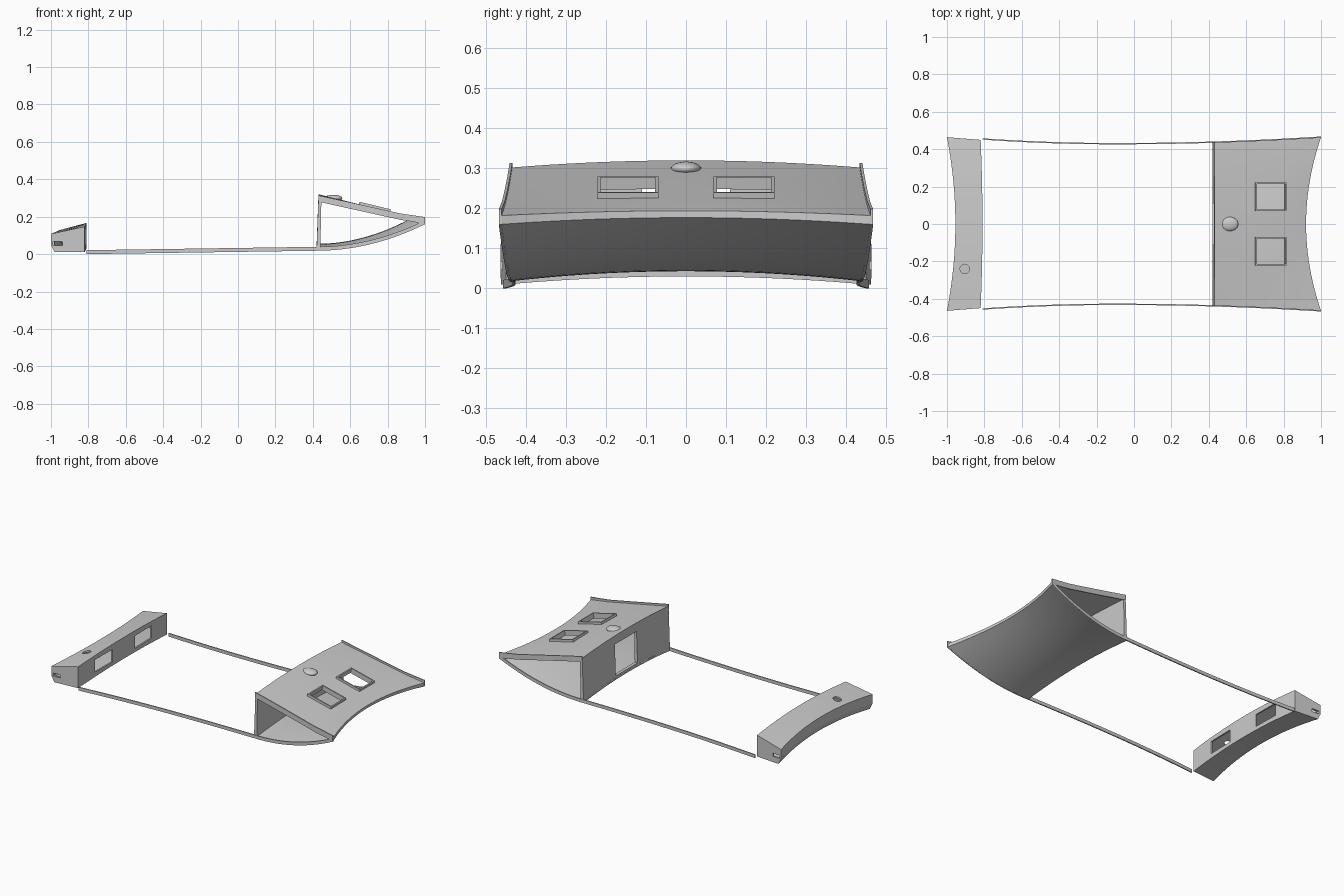
import bpy, bmesh, math
from mathutils import Matrix, Vector

if "Cube" in bpy.data.objects:
    bpy.data.objects.remove(bpy.data.objects["Cube"])

N = 24  # stations across the width


def half_width(x):
    return 0.43 + (0.035 * ((x + .1) / 1.1) ** 2 if x > -.1 else 0.025 * ((x + .1) / .71) ** 2)


def lerp(a, b, f):
    return a + (b - a) * f


def loft(name, rings):
    """Closed skin through equal-length rings, with capped ends."""
    bm = bmesh.new()
    vs = [[bm.verts.new(p) for p in r] for r in rings]
    n = len(rings[0])
    for a, b in zip(vs, vs[1:]):
        for i in range(n):
            j = (i + 1) % n
            bm.faces.new((a[i], a[j], b[j], b[i]))
    bm.faces.new(vs[0])
    bm.faces.new(vs[-1][::-1])
    bmesh.ops.recalc_face_normals(bm, faces=bm.faces)
    me = bpy.data.meshes.new(name)
    bm.to_mesh(me)
    bm.free()
    ob = bpy.data.objects.new(name, me)
    bpy.context.collection.objects.link(ob)
    return ob


def across(name, section, t_max=1.0, inset=0.0):
    """Loft an xz section across the width; section(t, arch) gives the points."""
    rings = []
    for i in range(N + 1):
        t = t_max * (2 * i / N - 1)
        rings.append([(x, t * (half_width(x) - inset), z) for x, z in section(t, 1 - t * t)])
    return loft(name, rings)


def box(name, centre, size, tilt=0.0):
    bpy.ops.mesh.primitive_cube_add(size=1)
    ob = bpy.context.object
    ob.name = name
    ob.data.transform(Matrix.Translation(centre) @ Matrix.Rotation(tilt, 4, 'Y')
                      @ Matrix.Diagonal((*size, 1)))
    return ob


def cut(ob, cutters):
    for c in cutters:
        m = ob.modifiers.new("cut", 'BOOLEAN')
        m.operation, m.solver, m.object = 'DIFFERENCE', 'EXACT', c
    bpy.context.view_layer.update()
    dg = bpy.context.evaluated_depsgraph_get()
    me = bpy.data.meshes.new_from_object(ob.evaluated_get(dg))
    ob.modifiers.clear()
    ob.data = me
    for c in cutters:
        bpy.data.objects.remove(c)


def smooth(ob):
    bpy.ops.object.select_all(action='DESELECT')
    ob.select_set(True)
    bpy.context.view_layer.objects.active = ob
    bpy.ops.object.shade_smooth_by_angle(angle=math.radians(25))


# Curved underside of the front section
def hull_z(s, a):
    return lerp(.018 + .025 * a, .16 + .017 * a, s * s)


def hull_section(t, a):
    tip = .92 + .08 * t * t
    pts = [(lerp(.42, tip, i / 14), hull_z(i / 14, a)) for i in range(15)]
    return pts + [(x, z + .012) for x, z in reversed(pts)]


smooth(across("front_hull", hull_section))


# Sloping deck with a crease and two hatch openings
def deck_top(t, a):
    return [(.43, .302 + .018 * a), (.83 + .04 * t * t, .205 + .017 * a),
            (.92 + .08 * t * t, .182 + .012 * a)]


def deck_section(t, a):
    b, c, f = deck_top(t, a)
    return [b, c, f, (f[0], .16 + .017 * a), (c[0], c[1] - .018), (b[0], b[1] - .018)]


deck = across("front_deck", deck_section)
tilt = math.atan2(.097, .40)
cut(deck, [box("hatch_cutter", (.73, s * .145, .249), (.16, .14, .1), tilt) for s in (-1, 1)])
smooth(deck)

# Thin raised frames around the hatches
for s in (-1, 1):
    c = Vector((.73, s * .145, .247))
    frame = box("hatch_frame", c, (.172, .152, .026), tilt)
    cut(frame, [box("frame_cutter", c, (.156, .136, .1), tilt)])

# Small rounded vent on the deck
bpy.ops.mesh.primitive_uv_sphere_add(segments=24, ring_count=12, location=(.51, 0, .299))
vent = bpy.context.object
vent.name = "deck_vent"
vent.scale = (.048, .038, .018)
smooth(vent)


# Upright wall behind the deck, with a doorway
def wall_section(t, a):
    zb, zt = .02 + .025 * a, .295 + .018 * a
    return [(.42, zb), (.44, zb), (.446, zt), (.43, zt)]


wall = across("cabin_wall", wall_section)
cut(wall, [box("door_cutter", (.43, 0, .165), (.1, .22, .2))])
smooth(wall)


# Long side rails and the raised deck edges
def rail(name, side, x0, x1, z_range, n=40):
    rings = []
    for i in range(n + 1):
        x = lerp(x0, x1, i / n)
        lo, hi = z_range(x)
        y0, y1 = side * (half_width(x) - .004), side * (half_width(x) + .003)
        rings.append([(x, y0, lo), (x, y1, lo), (x, y1, hi), (x, y0, hi)])
    smooth(loft(name, rings))


def rail_z(x):
    z = lerp(0, .018, (x + .81) / 1.23) if x < .42 else hull_z((x - .42) / .58, 0)
    return z, z + .021


def rim_z(x):
    z = lerp(.302, .205, (x - .43) / .44) if x < .87 else lerp(.205, .186, (x - .87) / .13)
    return z - .022, z + .012


for side in (-1, 1):
    rail("side_rail", side, -.81, 1.0, rail_z)
    rail("deck_rim", side, .43, 1.0, rim_z)


# Hollow rear box, with windows, slots and a round hole
def rear_section(t, a, w=0.0):
    l, r, h = -1 + .045 * a, -.82 + .01 * a, .02 * a
    return [(l + w, .05 + h), (l + .02 + w, .01 + h + w), (r - w, .01 + h + w),
            (r - w, .147 + h - w), (l + w, .108 + h - w)]


rear = across("rear_box", rear_section, inset=.006)
cavity = across("cavity_cutter", lambda t, a: rear_section(t, a, .01), .975, .006)
cutters = [cavity]
for s in (-1, 1):
    cutters.append(box("window_cutter", (-.81, s * .2, .092), (.08, .17, .08)))
    cutters.append(box("slot_cutter", (-.964, s * .46, .057), (.05, .08, .02)))
bpy.ops.mesh.primitive_cylinder_add(vertices=24, radius=.025, depth=.1, location=(-.905, -.24, .145))
cutters.append(bpy.context.object)
cut(rear, cutters)
smooth(rear)
